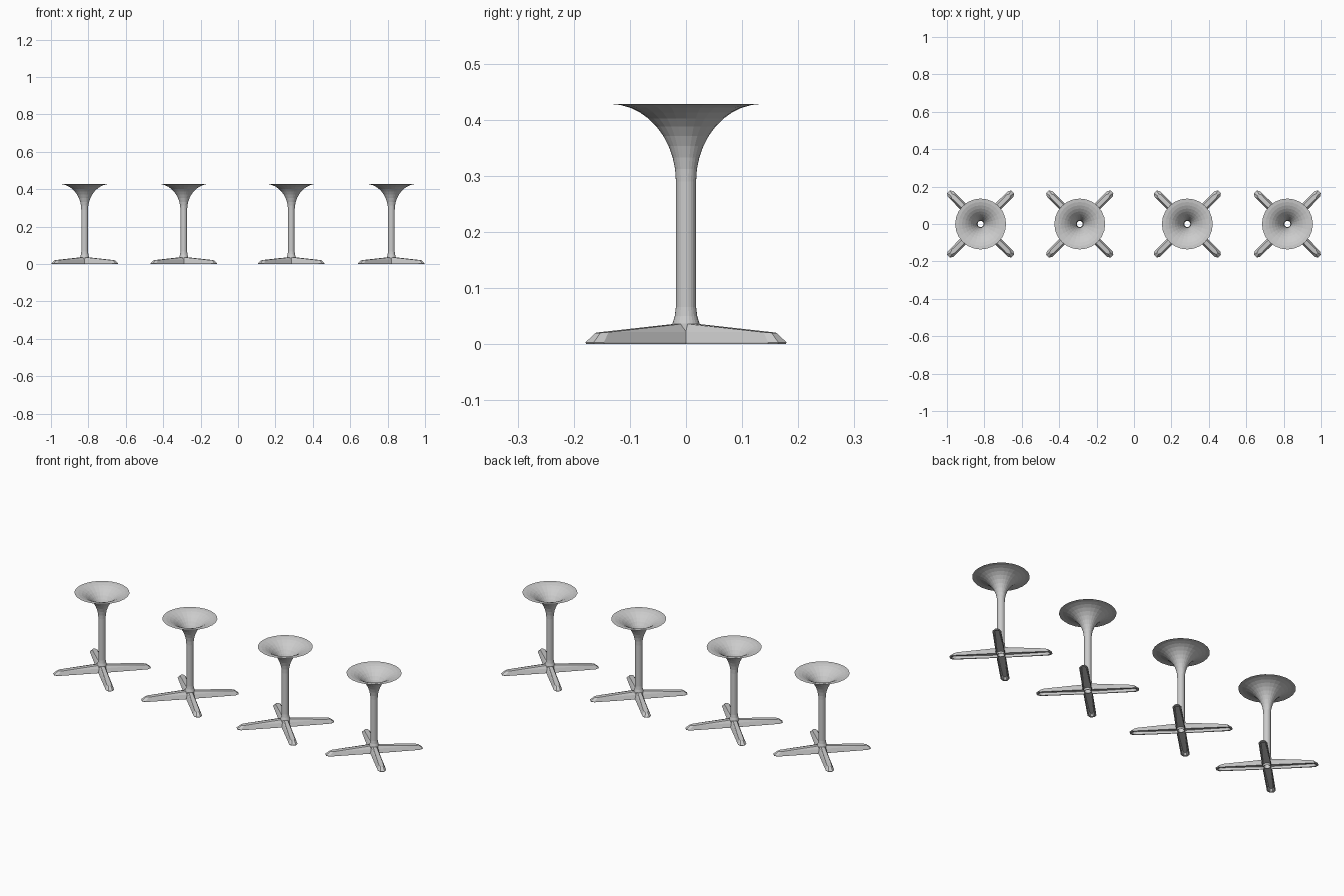
import bpy, bmesh, math
from mathutils import Matrix, Vector

if "Cube" in bpy.data.objects:
    bpy.data.objects.remove(bpy.data.objects["Cube"])

grey = bpy.data.materials.new("satin grey")
grey.use_nodes = True
GREY = (0.6, 0.6, 0.6, 1)
grey.diffuse_color = GREY
grey.node_tree.nodes["Principled BSDF"].inputs["Base Color"].default_value = GREY

STANDS = [-0.82, -0.29, 0.285, 0.82]
SIDES = 24
TUBE = 0.018
SKIRT = 0.024


def finish(bm, name):
    bmesh.ops.recalc_face_normals(bm, faces=bm.faces)
    mesh = bpy.data.meshes.new(name)
    bm.to_mesh(mesh)
    bm.free()
    mesh.materials.append(grey)
    return mesh


def skin(bm, loops):
    """Join consecutive closed loops of equal length with quads."""
    rings = [[bm.verts.new(p) for p in loop] for loop in loops]
    for a, b in zip(rings, rings[1:]):
        n = len(a)
        for i in range(n):
            j = (i + 1) % n
            bm.faces.new((a[i], a[j], b[j], b[i]))


def circle(r, z, n=SIDES):
    return [(r * math.cos(math.tau * i / n), r * math.sin(math.tau * i / n), z)
            for i in range(n)]


def cross(quarter):
    """Repeat a quarter outline four times, with the legs on the diagonals."""
    return [Matrix.Rotation(math.radians(45 + 90 * k), 3, 'Z') @ Vector(p)
            for k in range(4) for p in quarter]


def leg_outline(valley, valley_z, length, half, z_root, z_tip):
    """Outline of one leg along +x, starting at the valley beside it."""
    def z(x):
        return z_root + (z_tip - z_root) * x / length
    return [(valley, -valley, valley_z),
            (length - 0.015, -half, z(length - 0.015)),
            (length, -half * 0.5, z(length)),
            (length, half * 0.5, z(length)),
            (length - 0.015, half, z(length - 0.015))]


def hub_ring(r, z):
    return [(r * math.cos(math.radians(a)), r * math.sin(math.radians(a)), z)
            for a in (-45, -25, -9, 9, 25)]


# Open tube flaring into a trumpet at the top
def make_horn():
    profile = [(SKIRT, 0.02), (SKIRT, 0.037), (0.02, 0.05), (TUBE, 0.066)]
    steps = 10
    for i in range(steps + 1):
        t = math.pi / 2 * i / steps
        profile.append((0.136 - 0.118 * math.cos(t), 0.29 + 0.138 * math.sin(t)))
    bm = bmesh.new()
    skin(bm, [circle(r, z) for r, z in profile])
    return finish(bm, "trumpet_column")


# Four-legged foot with a hollow underside and a hole through the hub
def make_foot():
    bm = bmesh.new()
    skin(bm, [cross(q) for q in (
        hub_ring(0.021, 0.036),
        leg_outline(0.0172, 0.022, 0.222, 0.012, 0.037, 0.02),
        leg_outline(0.022, 0.003, 0.243, 0.021, 0.003, 0.003),
        leg_outline(0.022, 0.0, 0.241, 0.02, 0.0, 0.0),
        leg_outline(0.018, 0.0, 0.234, 0.014, 0.0, 0.0),
        leg_outline(0.0165, 0.012, 0.224, 0.01, 0.016, 0.012),
        hub_ring(0.019, 0.012),
        hub_ring(TUBE, 0.002),
        hub_ring(0.016, 0.002),
        hub_ring(0.016, 0.036))])
    return finish(bm, "cross_foot")


parts = {"column": make_horn(), "foot": make_foot()}
for number, x in enumerate(STANDS, 1):
    for part, mesh in parts.items():
        obj = bpy.data.objects.new(f"stand_{number}_{part}", mesh)
        obj.location.x = x
        bpy.context.scene.collection.objects.link(obj)
